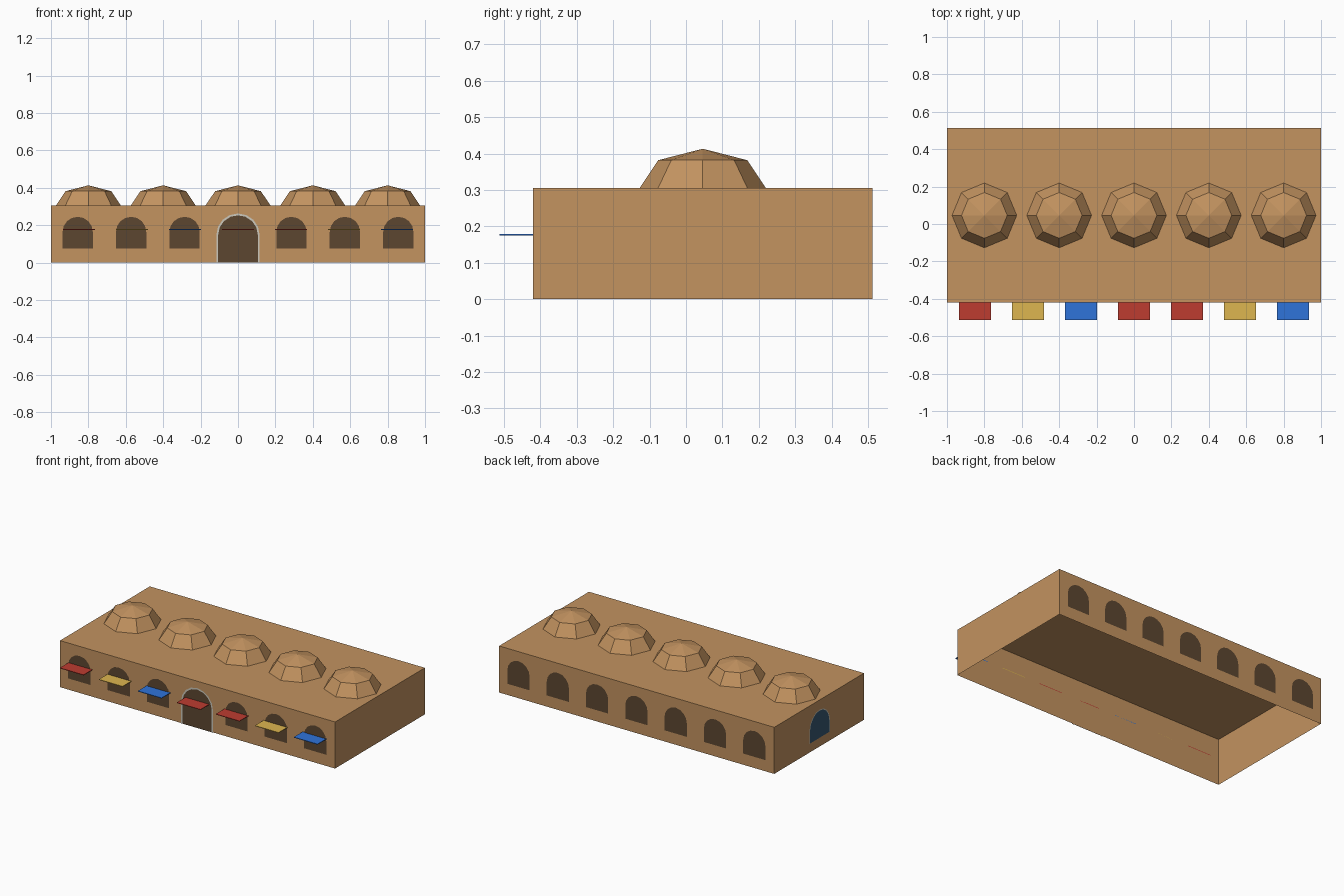
import bpy, bmesh, math
from mathutils import Matrix, Vector

if "Cube" in bpy.data.objects:
    bpy.data.objects.remove(bpy.data.objects["Cube"])


def mat(name, r, g, b):
    m = bpy.data.materials.new(name)
    lin = [(c / 255 / 12.92) if c < 11 else ((c / 255 + 0.055) / 1.055) ** 2.4 for c in (r, g, b)]
    m.diffuse_color = (*lin, 1)
    m.use_nodes = True
    m.node_tree.nodes["Principled BSDF"].inputs["Base Color"].default_value = m.diffuse_color
    return m


CLAY = mat("clay", 195, 147, 96)
DARK = mat("dark_opening", 92, 70, 48)
STONE = mat("pale_stone", 204, 200, 188)
TEAL = mat("blue_door", 54, 87, 112)
RED = mat("red_cloth", 190, 60, 48)
GOLD = mat("gold_cloth", 222, 182, 80)
BLUE = mat("blue_cloth", 47, 116, 218)

FRONT, BACK, MID, ROOF = -0.42, 0.512, 0.046, 0.306
PITCH = 2 / 7


def finish(name, bm, material):
    me = bpy.data.meshes.new(name)
    bm.to_mesh(me)
    bm.free()
    me.materials.append(material)
    ob = bpy.data.objects.new(name, me)
    bpy.context.collection.objects.link(ob)
    return ob


def box(name, lo, hi, material, open_bottom=False):
    lo, hi = Vector(lo), Vector(hi)
    bm = bmesh.new()
    bmesh.ops.create_cube(bm, size=1, matrix=Matrix.Translation((lo + hi) / 2)
                          @ Matrix.Diagonal((*(hi - lo), 1)))
    if open_bottom:
        low = [f for f in bm.faces if f.normal.z < -0.9]
        bmesh.ops.delete(bm, geom=low, context='FACES_ONLY')
    return finish(name, bm, material)


def arch_points(half, z0, top, steps=8):
    spring = top - half
    arc = [(half * math.cos(math.pi * i / steps), spring + half * math.sin(math.pi * i / steps))
           for i in range(steps + 1)]
    return [(half, z0)] + arc + [(-half, z0)]


def place(bm, loc, turn):
    bm.transform(Matrix.Translation(loc) @ Matrix.Rotation(turn, 4, 'Z'))


def arch_panel(name, half, z0, top, loc, turn, material):
    # flat arched plate, faces -y before turning
    bm = bmesh.new()
    bm.faces.new([bm.verts.new((x, 0, z)) for x, z in reversed(arch_points(half, z0, top))])
    bm.normal_update()
    if bm.faces[:][0].normal.y > 0:
        bmesh.ops.reverse_faces(bm, faces=bm.faces[:])
    place(bm, loc, turn)
    return finish(name, bm, material)


def arch_frame(name, half, z0, top, width, loc, turn, material):
    # thin strip following the arch outline
    bm = bmesh.new()
    inner = [bm.verts.new((x, 0, z)) for x, z in arch_points(half, z0, top)]
    outer = [bm.verts.new((x, 0, z)) for x, z in arch_points(half + width, z0, top + width)]
    for i in range(len(inner) - 1):
        f = bm.faces.new((inner[i], inner[i + 1], outer[i + 1], outer[i]))
        f.normal_update()
        if f.normal.y > 0:
            f.normal_flip()
    place(bm, loc, turn)
    return finish(name, bm, material)


# Hall: walls and roof, open underneath
box("hall", (-1, FRONT, 0), (1, BACK, ROOF), CLAY, open_bottom=True)

# Faceted roof domes: upper half of a squashed eight-sided sphere
for k in range(5):
    bm = bmesh.new()
    bmesh.ops.create_uvsphere(bm, u_segments=8, v_segments=4, radius=0.173)
    low = [v for v in bm.verts if v.co.z < -0.01]
    bmesh.ops.delete(bm, geom=low, context='VERTS')
    bm.transform(Matrix.Translation((-0.8 + 0.4 * k, MID, ROOF)) @ Matrix.Diagonal((1, 1, 0.62, 1)))
    finish("roof_dome", bm, CLAY)

# Arched windows on front and back, with awnings along the front
cloths = [RED, GOLD, BLUE, RED, RED, GOLD, BLUE]
for k, cloth in enumerate(cloths):
    x = (k - 3) * PITCH
    if k != 3:
        arch_panel("front_window", 0.081, 0.075, 0.245, (x, FRONT - 0.003, 0), 0, DARK)
    arch_panel("back_window", 0.081, 0.075, 0.245, (x, BACK + 0.003, 0), math.pi, DARK)
    ax = (k - 3) * 0.2835
    box("awning", (ax - 0.086, -0.512, 0.175), (ax + 0.086, FRONT, 0.179), cloth)

# Main front doorway with stone trim
arch_panel("front_door", 0.108, 0, 0.255, (0, FRONT - 0.003, 0), 0, DARK)
arch_frame("front_door_trim", 0.106, 0, 0.253, 0.01, (0, FRONT - 0.005, 0), 0, STONE)

# Blue arched opening on the left end with stone trim
arch_panel("side_door", 0.103, 0.06, 0.243, (-1.003, MID, 0), -math.pi / 2, TEAL)
arch_frame("side_door_trim", 0.1, 0.06, 0.24, 0.006, (-1.004, MID, 0), -math.pi / 2, STONE)
